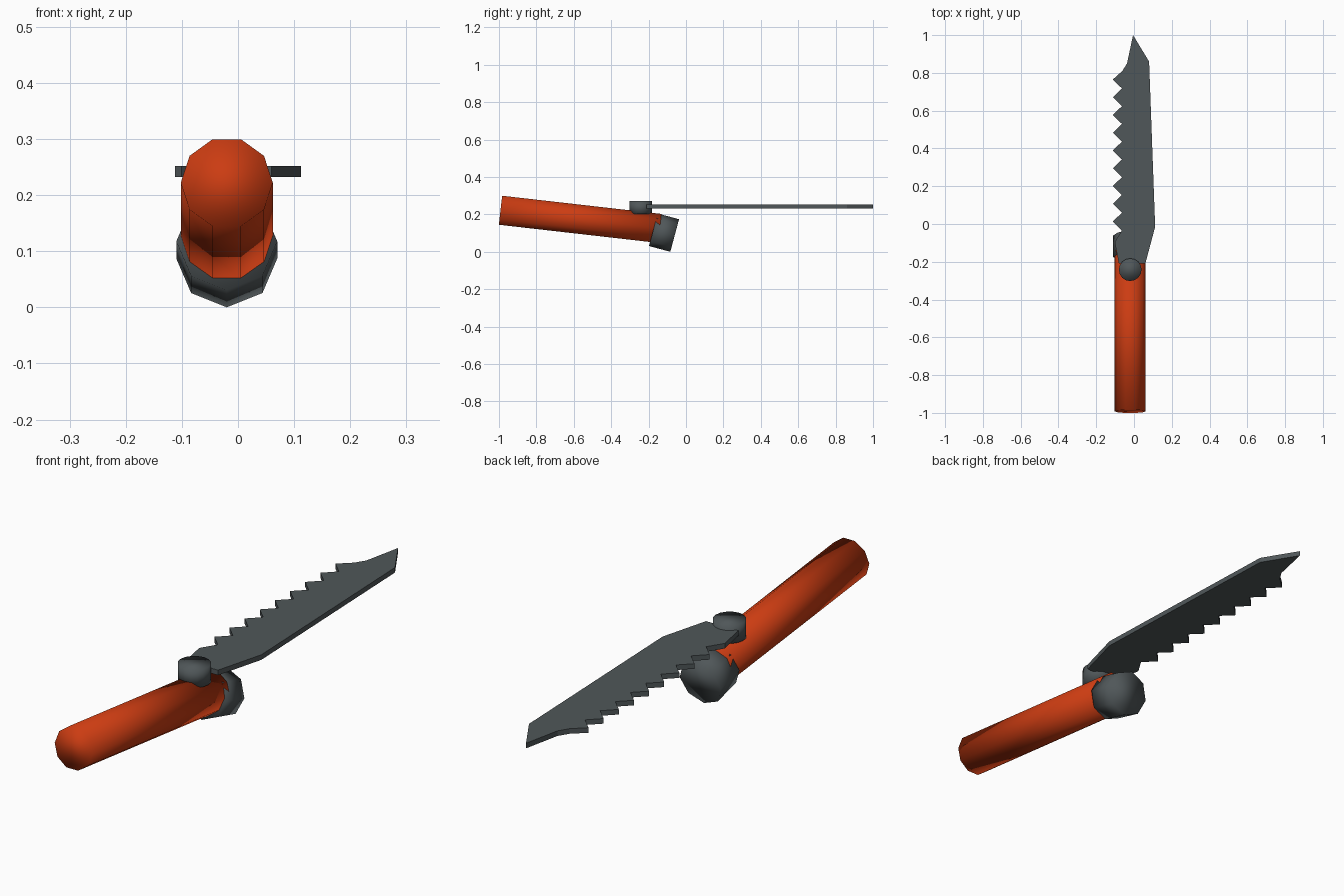
import bpy, bmesh
from math import radians
from mathutils import Matrix

if "Cube" in bpy.data.objects:
    bpy.data.objects.remove(bpy.data.objects["Cube"])


def material(name, rgb):
    m = bpy.data.materials.new(name)
    m.diffuse_color = (*rgb, 1.0)
    m.use_nodes = True
    m.node_tree.nodes["Principled BSDF"].inputs["Base Color"].default_value = m.diffuse_color
    return m


ORANGE = material("orange_grip", (0.60, 0.045, 0.006))
STEEL = material("dark_steel", (0.08, 0.095, 0.10))


def finish(bm, name, mat, smooth):
    bmesh.ops.recalc_face_normals(bm, faces=bm.faces)
    for f in bm.faces:
        f.smooth = smooth
    mesh = bpy.data.meshes.new(name)
    bm.to_mesh(mesh)
    bm.free()
    mesh.materials.append(mat)
    ob = bpy.data.objects.new(name, mesh)
    bpy.context.collection.objects.link(ob)
    return ob


def cylinder(name, mat, centre, radius, length, sides, turn=0.0, spin=0.0):
    """Capped cylinder; turn tips its axis about x, spin places the corners."""
    bm = bmesh.new()
    m = (Matrix.Translation(centre) @ Matrix.Rotation(radians(turn), 4, 'X')
         @ Matrix.Rotation(radians(spin), 4, 'Z'))
    bmesh.ops.create_cone(bm, cap_ends=True, segments=sides, radius1=radius,
                          radius2=radius, depth=length, matrix=m)
    return finish(bm, name, mat, True)


# Ten-sided grip, sloping down towards the blade
cylinder("handle", ORANGE, (-0.02, -0.566, 0.1735), 0.082, 0.857, 10, -96.5, 90)

# Eight-sided end collar, tilted a little more
cylinder("collar", STEEL, (-0.02, -0.1175, 0.1023), 0.09, 0.118, 8, -105)

# Upright pivot bolt
cylinder("pivot_bolt", STEEL, (-0.02, -0.242, 0.236), 0.06, 0.07, 16)

# Flat blade: plain right edge, saw teeth on the left
outline = [(-0.08, -0.21), (0.06, -0.21), (0.112, -0.015), (0.08, 0.86),
           (-0.005, 1.0), (-0.037, 0.85), (-0.062, 0.81)]
pitch = 0.094
for i in range(9):
    y = 0.765 - i * pitch
    outline += [(-0.112, y), (-0.064, y - pitch / 2)]
outline.append((-0.102, -0.095))

bm = bmesh.new()
face = bm.faces.new([bm.verts.new((x, y, 0.232)) for x, y in outline])
ext = bmesh.ops.extrude_face_region(bm, geom=[face], use_keep_orig=True)
top = [v for v in ext["geom"] if isinstance(v, bmesh.types.BMVert)]
bmesh.ops.translate(bm, verts=top, vec=(0, 0, 0.02))
finish(bm, "blade", STEEL, False)
